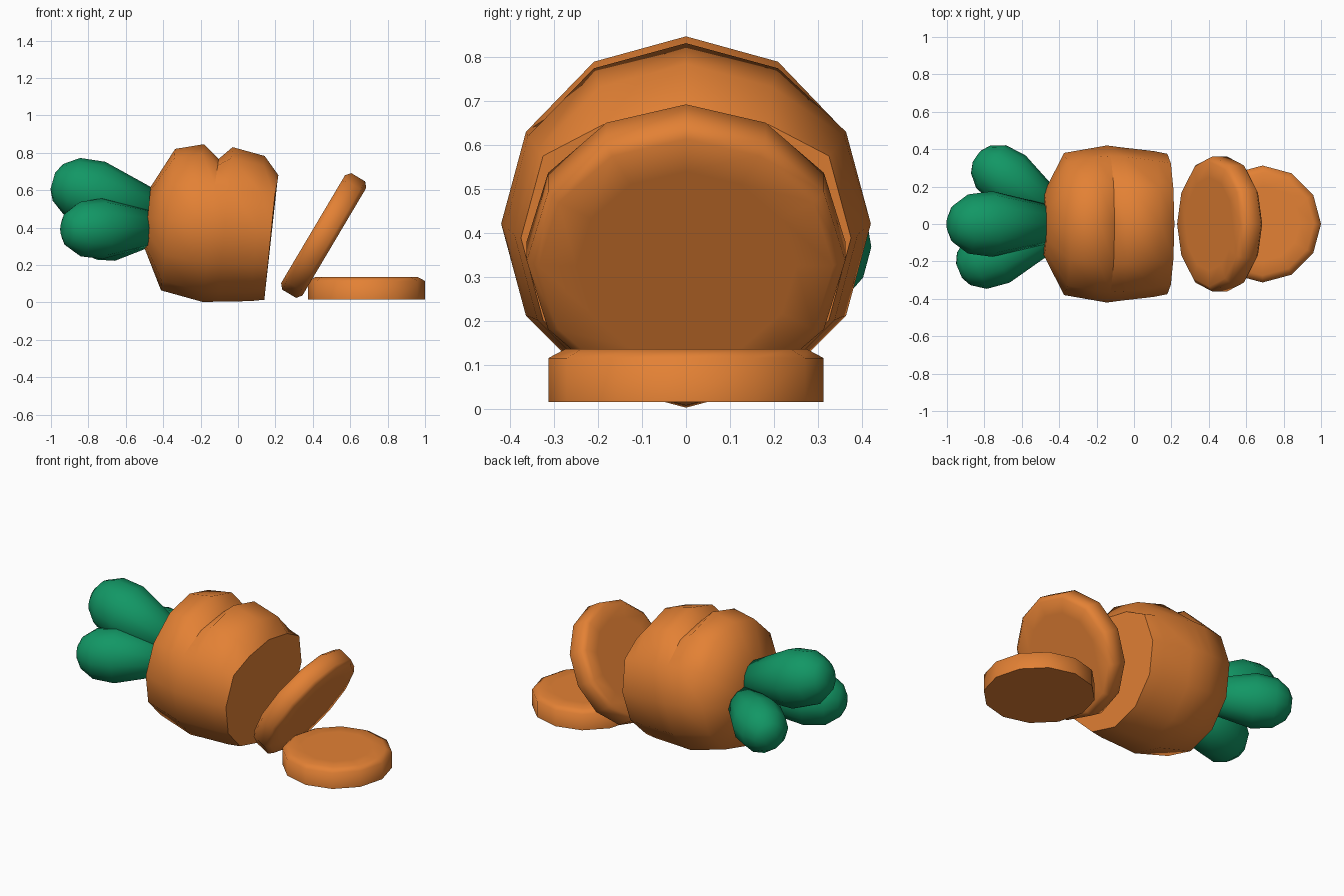
import bpy
import math
from mathutils import Vector

cube = bpy.data.objects.get("Cube")
if cube:
    bpy.data.objects.remove(cube, do_unlink=True)

SIDES = 12


def make_material(name, rgb):
    mat = bpy.data.materials.new(name)
    mat.use_nodes = True
    mat.diffuse_color = (*rgb, 1)
    mat.node_tree.nodes["Principled BSDF"].inputs["Base Color"].default_value = (*rgb, 1)
    return mat


orange = make_material("carrot orange", (0.77, 0.22, 0.035))
green = make_material("leaf green", (0.006, 0.31, 0.13))


def lathe(name, profile, origin, axis, mat, flat_ends=()):
    """Twelve-sided rings along an axis; each ring is (distance, upper radius, lower radius)."""
    axis = Vector(axis).normalized()
    ref = Vector((1, 0, 0)) if abs(axis.z) > 0.9 else Vector((0, 0, 1))
    up = (ref - axis * ref.dot(axis)).normalized()
    side = axis.cross(up)
    verts = []
    for ring in profile:
        dist, upper, lower = ring[0], ring[1], ring[-1]
        for j in range(SIDES):
            a = math.tau * j / SIDES
            r = lower + (upper - lower) * max(0, math.cos(a))
            verts.append(Vector(origin) + axis * dist + (up * math.cos(a) + side * math.sin(a)) * r)
    faces = []
    for i in range(len(profile) - 1):
        for j in range(SIDES):
            k = (j + 1) % SIDES
            faces.append((i * SIDES + j, i * SIDES + k, (i + 1) * SIDES + k, (i + 1) * SIDES + j))
    last = (len(profile) - 1) * SIDES
    faces.append(tuple(reversed(range(SIDES))))
    faces.append(tuple(range(last, last + SIDES)))
    mesh = bpy.data.meshes.new(name)
    mesh.from_pydata(verts, [], faces)
    for poly in mesh.polygons:
        poly.use_smooth = True
    # Flat end faces keep a crisp cut edge
    for end in flat_ends:
        mesh.polygons[len(faces) - 2 + end].use_smooth = False
    mesh.materials.append(mat)
    mesh.update()
    obj = bpy.data.objects.new(name, mesh)
    bpy.context.collection.objects.link(obj)
    return obj


# Carrot body, leaning slightly down toward the cut end
body_rings = [(-0.34, 0.165), (-0.23, 0.38), (-0.08, 0.42, 0.406), (0, 0.42),
              (0.075, 0.42, 0.41), (0.25, 0.39), (0.325, 0.375)]
body = lathe("carrot_body", body_rings, (-0.145, 0, 0.42), (1, 0, -0.1), orange, flat_ends=(1,))

# Groove pressed into the top, and the sloped upper rim of the cut face
groove, cut = 3 * SIDES, 6 * SIDES
for j, dip, drop in ((0, 0.07, 0.08), (1, 0.05, 0.065), (SIDES - 1, 0.05, 0.065)):
    body.data.vertices[groove + j].co.z -= dip
    body.data.vertices[cut + j].co.z -= drop
crease = {groove + j % SIDES for j in range(-2, 3)}
for edge in body.data.edges:
    if set(edge.vertices) <= crease:
        edge.use_edge_sharp = True
body.data.update()

# Leaning slice with both rims rounded
lathe("leaning_slice",
      [(-0.066, 0.25), (-0.066, 0.335), (-0.043, 0.362),
       (0.043, 0.362), (0.066, 0.335), (0.066, 0.25)],
      (0.458, 0, 0.358), (0.86, 0, -0.51), orange)

# Slice lying flat, chamfered on top
lathe("flat_slice", [(0.015, 0.3125), (0.115, 0.3125), (0.135, 0.275), (0.135, 0.2)],
      (0.6875, 0, 0), (0, 0, 1), orange, flat_ends=(0,))

# Three plump leaves fanning out from the crown
leaf_profile = [(0, 0.1), (0.57, 0.172), (0.81, 0.155), (0.95, 0.1), (1, 0.045)]
for name, base, tip, width in (
        ("upper_leaf", (-0.45, 0, 0.495), (-0.99, 0, 0.65), 1.02),
        ("front_leaf", (-0.45, -0.05, 0.4), (-0.935, -0.25, 0.39), 0.94),
        ("back_leaf", (-0.44, 0.08, 0.4), (-0.84, 0.36, 0.36), 0.9)):
    axis = Vector(tip) - Vector(base)
    rings = [(d * axis.length, r * width) for d, r in leaf_profile]
    lathe(name, rings, base, axis, green)
